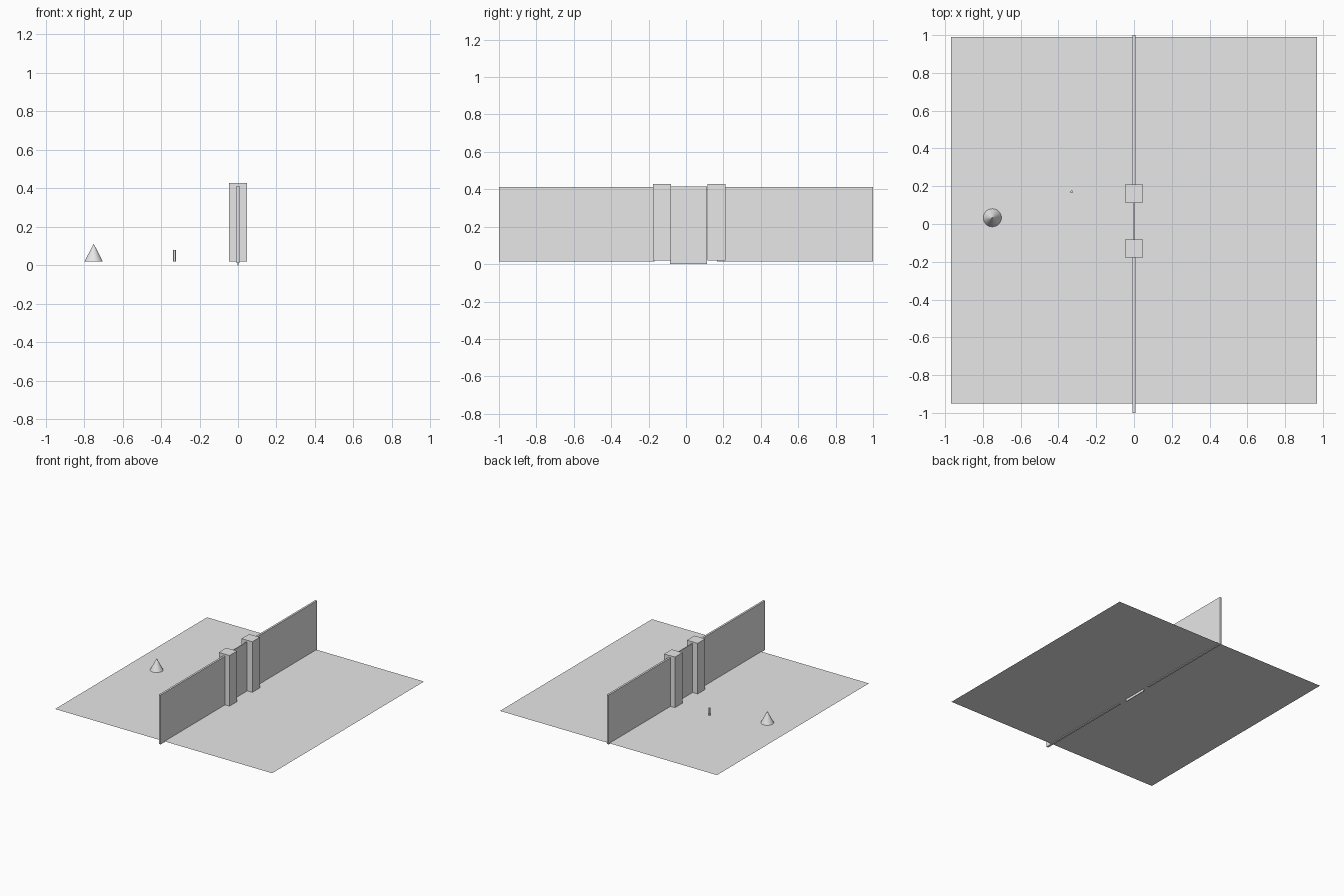
import bpy
import bmesh
from mathutils import Matrix, Vector

default_cube = bpy.data.objects.get("Cube")
if default_cube:
    bpy.data.objects.remove(default_cube, do_unlink=True)

GREY = (0.8, 0.8, 0.8, 1.0)
grey = bpy.data.materials.new("light_grey")
grey.use_nodes = True
grey.diffuse_color = GREY
grey.node_tree.nodes["Principled BSDF"].inputs["Base Color"].default_value = GREY

GROUND = 0.019


def add_object(name, bm, location):
    mesh = bpy.data.meshes.new(name)
    bm.to_mesh(mesh)
    bm.free()
    mesh.materials.append(grey)
    obj = bpy.data.objects.new(name, mesh)
    obj.location = location
    bpy.context.collection.objects.link(obj)
    return obj


def box(name, low, high):
    """Axis-aligned box between two corners."""
    low, high = Vector(low), Vector(high)
    bm = bmesh.new()
    bmesh.ops.create_cube(bm, size=1, matrix=Matrix.Diagonal((*(high - low), 1)))
    return add_object(name, bm, (low + high) / 2)


def round_part(name, x, y, r_bottom, r_top, height, sides):
    """Upright cone or cylinder standing on the ground."""
    bm = bmesh.new()
    bmesh.ops.create_cone(bm, cap_ends=True, segments=sides, radius1=r_bottom,
                          radius2=r_top, depth=height)
    return add_object(name, bm, (x, y, GROUND + height / 2))


# Flat ground sheet
bm = bmesh.new()
bmesh.ops.create_grid(bm, x_segments=1, y_segments=1, size=0.97)
add_object("ground_sheet", bm, (0, 0.02, GROUND))

# Long walls on either side of the gateway
for name, y0, y1 in (("front_wall", -1, -0.168), ("back_wall", 0.165, 1)):
    box(name, (-0.008, y0, 0.013), (0.008, y1, 0.412))

# Square gate posts
for name, y in (("front_post", -0.129), ("back_post", 0.162)):
    box(name, (-0.048, y - 0.048, GROUND), (0.048, y + 0.048, 0.428))

# Thin gate panel between the posts
box("gate_panel", (-0.003, -0.086, 0), (0.003, 0.112, 0.416))

# Cone and small peg standing on one side
round_part("cone", -0.75, 0.033, 0.048, 0, 0.093, 32)
round_part("peg", -0.33, 0.17, 0.007, 0.007, 0.06, 16)
